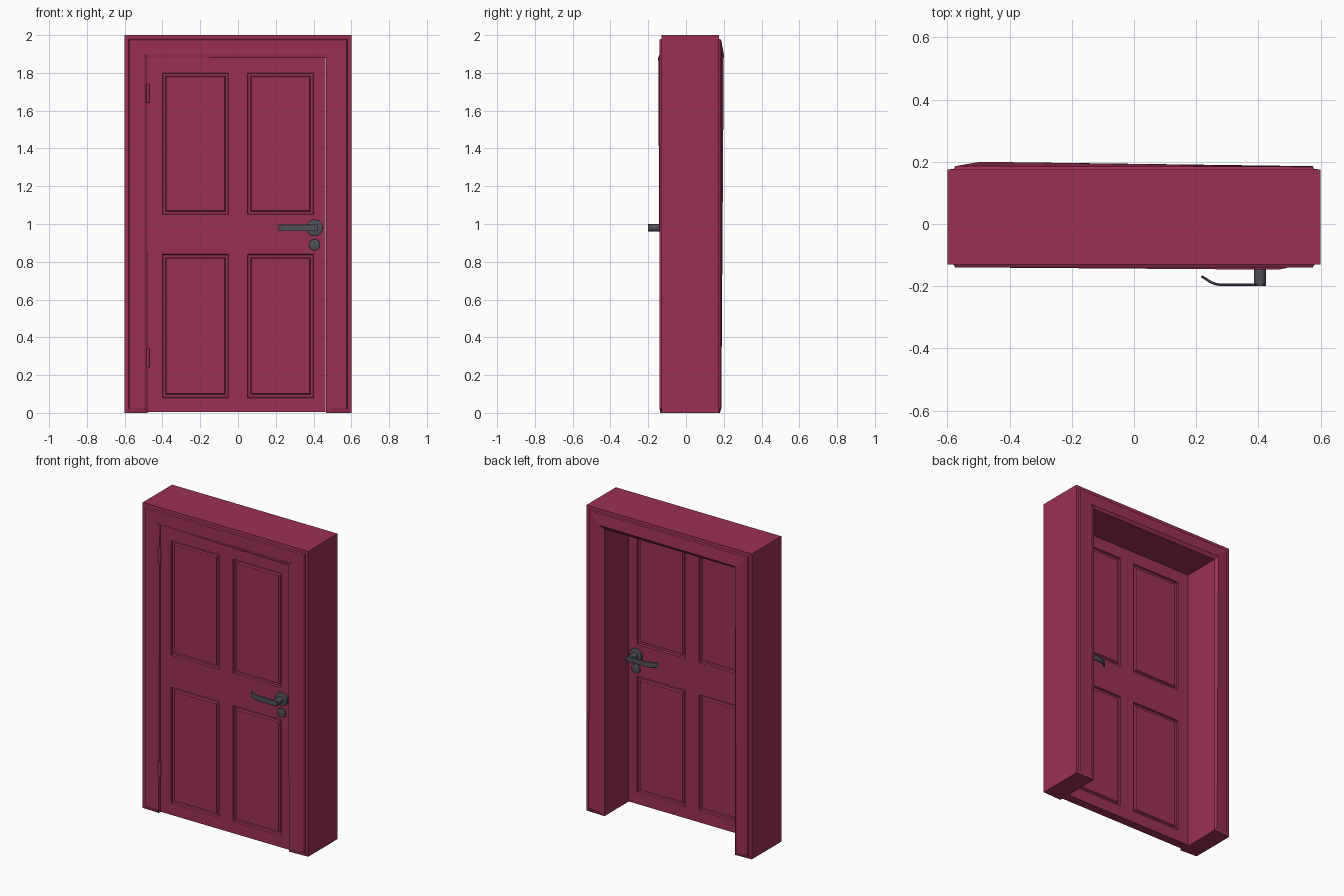
import bpy, bmesh, math

if "Cube" in bpy.data.objects:
    bpy.data.objects.remove(bpy.data.objects["Cube"])


def material(name, rgb):
    m = bpy.data.materials.new(name)
    m.diffuse_color = (*rgb, 1)
    m.use_nodes = True
    m.node_tree.nodes["Principled BSDF"].inputs["Base Color"].default_value = m.diffuse_color
    return m


RED = material("crimson_paint", (0.33, 0.03, 0.09))
STEEL = material("dark_metal", (0.08, 0.08, 0.10))


def finish(name, bm, mat, smooth=False):
    bmesh.ops.recalc_face_normals(bm, faces=bm.faces[:])
    me = bpy.data.meshes.new(name)
    bm.to_mesh(me)
    bm.free()
    me.materials.append(mat)
    ob = bpy.data.objects.new(name, me)
    bpy.context.collection.objects.link(ob)
    if smooth:
        bpy.ops.object.select_all(action='DESELECT')
        ob.select_set(True)
        bpy.context.view_layer.objects.active = ob
        bpy.ops.object.shade_smooth_by_angle(angle=math.radians(35))
    return ob


# Door frame: U-shaped loops (left, right, top, foot, y, y of top left, y of top right)
loops = [
    (-.60, .60, 2.00, 0, -.130, -.130, -.130),
    (-.58, .58, 1.98, .02, -.131, -.131, -.131),
    (-.575, .575, 1.975, .025, -.140, -.140, -.140),
    (-.495, .495, 1.90, .025, -.140, -.140, -.140),
    (-.48, .465, 1.88, 0, -.136, -.124, -.147),
    (-.48, .465, 1.88, 0, .180, .180, .180),
    (-.495, .495, 1.90, .025, .187, .200, .187),
    (-.575, .575, 1.975, .025, .186, .186, .184),
    (-.58, .58, 1.98, .02, .176, .176, .176),
    (-.60, .60, 2.00, 0, .175, .175, .175),
]
bm = bmesh.new()
rings = []
for l, r, t, f, y, ytl, ytr in loops:
    rings.append([bm.verts.new(p) for p in
                  ((l, y, f), (l, ytl, t), (r, ytr, t), (r, y, f))])
n = len(rings)
for i in range(n):
    a, b = rings[i], rings[(i + 1) % n]
    for k in range(3):
        bm.faces.new((a[k], a[k + 1], b[k + 1], b[k]))
for k in (0, 3):  # feet of the two jambs and of their trims
    bm.faces.new([rings[i][k] for i in (0, 4, 5, 9)])
    bm.faces.new([rings[i][k] for i in range(5)])
    bm.faces.new([rings[i][k] for i in range(5, 10)])
finish("door_frame", bm, RED)

# Door leaf with four raised panels on each side
FRONT, BACK = -.122, -.065
xs = [-.478, -.40, -.05, .05, .40, .464]
zs = [.004, .08, .84, 1.05, 1.80, 1.879]
bm = bmesh.new()
sides = [[[bm.verts.new((x, y, z)) for x in xs] for z in zs] for y in (FRONT, BACK)]
panels = []
for g in sides:
    for j in range(5):
        for i in range(5):
            f = bm.faces.new((g[j][i], g[j][i + 1], g[j + 1][i + 1], g[j + 1][i]))
            if i in (1, 3) and j in (1, 3):
                panels.append(f)
rim = [(0, i) for i in range(5)] + [(j, 5) for j in range(5)]
rim += [(5, i) for i in range(5, 0, -1)] + [(j, 0) for j in range(5, 0, -1)]
for (j, i), (q, p) in zip(rim, rim[1:] + rim[:1]):
    a, b = sides
    bm.faces.new((a[j][i], a[q][p], b[q][p], b[j][i]))
bmesh.ops.recalc_face_normals(bm, faces=bm.faces[:])
for width, depth in ((.005, -.012), (.018, 0), (.008, .010)):
    bmesh.ops.inset_individual(bm, faces=panels, thickness=width, depth=depth)
finish("door_leaf", bm, RED)


# Hinges on the left edge
def cylinder(name, x, z, r, y0, y1, mat, bevel=0):
    bm = bmesh.new()
    res = bmesh.ops.create_cone(bm, cap_ends=True, segments=32, radius1=r, radius2=r,
                                depth=abs(y1 - y0))
    if bevel:
        top = max((f for f in bm.faces), key=lambda f: f.calc_center_median().z)
        bmesh.ops.bevel(bm, geom=list(top.edges), offset=bevel, segments=2,
                        affect='EDGES', profile=.5)
    s = 1 if y1 > y0 else -1
    for v in bm.verts:
        v.co = (x + v.co.x, (y0 + y1) / 2 + s * v.co.z, z + v.co.y)
    return finish(name, bm, mat, True)


for label, z in (("lower", .29), ("upper", 1.69)):
    bm = bmesh.new()
    bmesh.ops.create_cone(bm, cap_ends=True, segments=16, radius1=.009, radius2=.009,
                          depth=.10)
    bmesh.ops.translate(bm, vec=(-.477, -.131, z), verts=bm.verts[:])
    finish(label + "_hinge", bm, RED, True)

# Handles: rose, lock cover, neck and curved lever, mirrored to the back
path = [(.424, .074), (.28, .074), (.262, .071), (.245, .064), (.23, .054), (.217, .046)]
for label, face, s in (("front", FRONT, -1), ("back", BACK, 1)):
    cylinder(label + "_rose", .405, .98, .044, face, face + s * .012, STEEL, .003)
    cylinder(label + "_lock_cover", .405, .89, .030, face, face + s * .012, STEEL, .003)
    cylinder(label + "_neck", .405, .98, .019, face, face + s * .078, STEEL)
    bm = bmesh.new()
    secs = []
    for i, (x, d) in enumerate(path):
        x0, d0 = path[max(i - 1, 0)]
        x1, d1 = path[min(i + 1, len(path) - 1)]
        L = math.hypot(x1 - x0, d1 - d0)
        nx, nd = (d1 - d0) / L, -(x1 - x0) / L
        secs.append([bm.verts.new((x + nx * h, face + s * (d + nd * h), .98 + w))
                     for h, w in ((-.004, -.016), (-.002, -.018), (.002, -.018), (.004, -.016),
                                  (.004, .016), (.002, .018), (-.002, .018), (-.004, .016))])
    for a, b in zip(secs, secs[1:]):
        for k in range(8):
            bm.faces.new((a[k], a[(k + 1) % 8], b[(k + 1) % 8], b[k]))
    bm.faces.new(secs[0])
    bm.faces.new(secs[-1])
    finish(label + "_lever", bm, STEEL, True)
